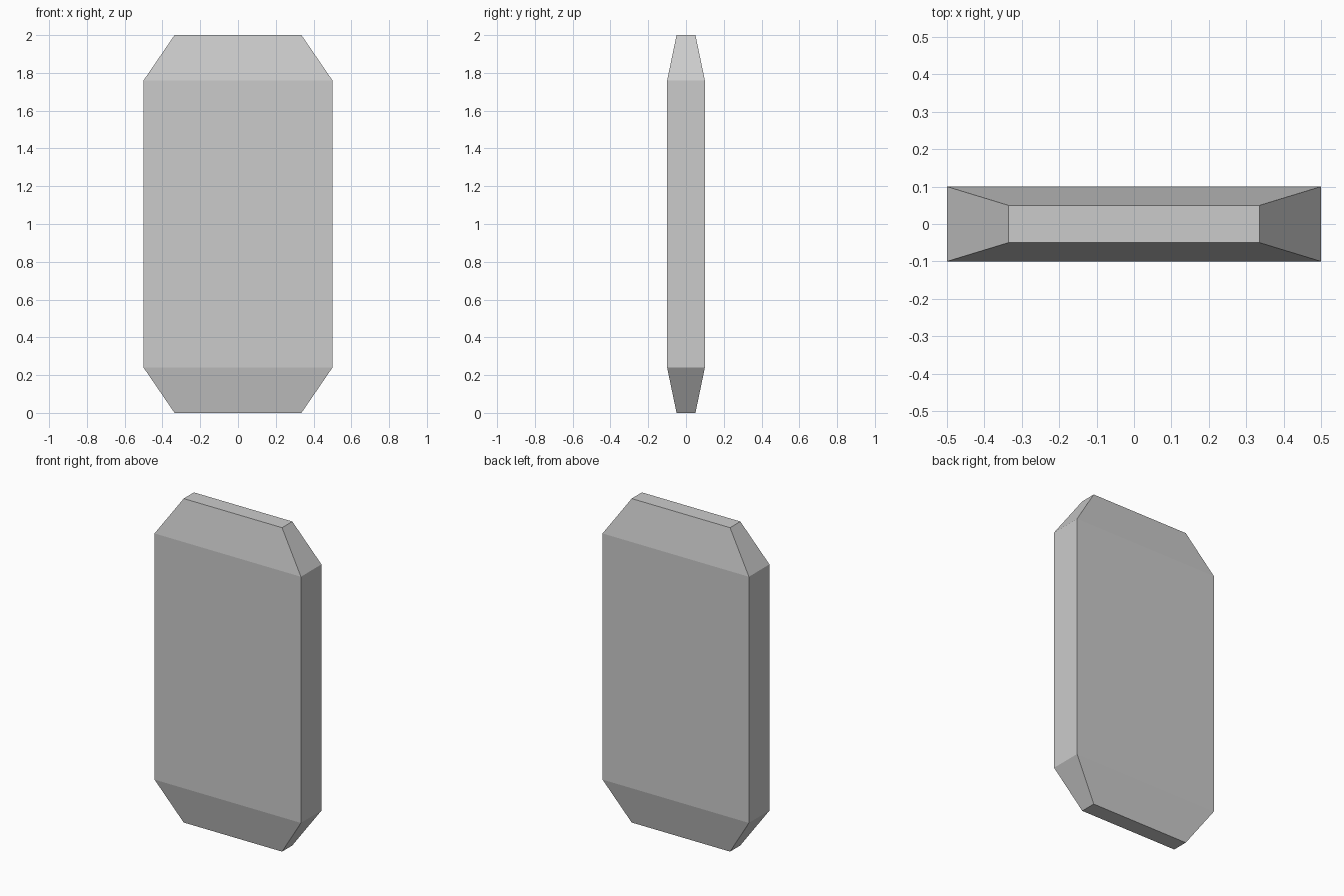
import bpy, bmesh

if "Cube" in bpy.data.objects:
    bpy.data.objects.remove(bpy.data.objects["Cube"])

# Rectangular cross-sections from bottom to top: z, half width, half depth
SECTIONS = [(0.0, 0.336, 0.05), (0.24, 0.5, 0.1), (1.76, 0.5, 0.1), (2.0, 0.336, 0.05)]


def loft(name, sections):
    bm = bmesh.new()
    rings = [[bm.verts.new((sx * w, sy * d, z))
              for sx, sy in ((-1, -1), (1, -1), (1, 1), (-1, 1))]
             for z, w, d in sections]
    for low, high in zip(rings, rings[1:]):
        for i in range(4):
            j = (i + 1) % 4
            bm.faces.new((low[i], low[j], high[j], high[i]))
    bm.faces.new(rings[0][::-1])
    bm.faces.new(rings[-1])
    mesh = bpy.data.meshes.new(name)
    bm.to_mesh(mesh)
    bm.free()
    obj = bpy.data.objects.new(name, mesh)
    bpy.context.collection.objects.link(obj)
    return obj


# Flat slab with tapered top and bottom ends
loft("tapered_slab", SECTIONS)
